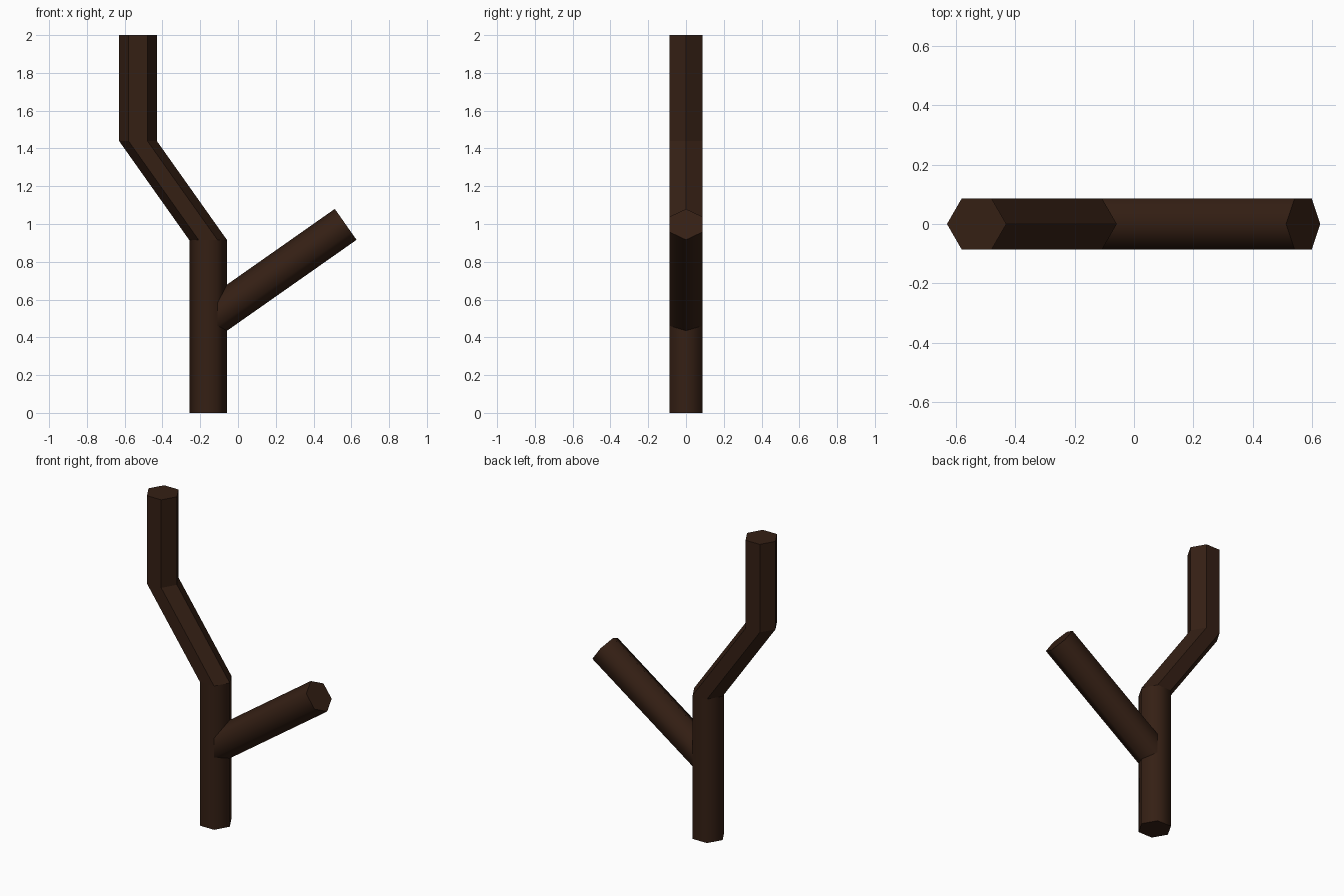
import bpy, bmesh, math
from mathutils import Vector

if "Cube" in bpy.data.objects:
    bpy.data.objects.remove(bpy.data.objects["Cube"])

R = 0.1
bark = bpy.data.materials.new("dark_bark")
bark.diffuse_color = (0.035, 0.014, 0.007, 1)
bark.use_nodes = True
bark.node_tree.nodes["Principled BSDF"].inputs["Base Color"].default_value = bark.diffuse_color


def hex_limb(name, path, tilt, smooth_segments, depth=1.0):
    """Sweep a six-sided ring, tilted in the xz plane, along a path of (x, z)."""
    bm = bmesh.new()
    across = Vector((math.cos(tilt), 0, math.sin(tilt)))
    rings = []
    for x, z in path:
        ring = []
        for i in range(6):
            a = i * math.pi / 3
            p = Vector((x, 0, z)) + across * R * math.cos(a)
            p.y = R * depth * math.sin(a)
            ring.append(bm.verts.new(p))
        rings.append(ring)
    for s, (lo, hi) in enumerate(zip(rings, rings[1:])):
        for i in range(6):
            j = (i + 1) % 6
            f = bm.faces.new((lo[i], lo[j], hi[j], hi[i]))
            f.smooth = s in smooth_segments
    bm.faces.new(rings[0][::-1])
    bm.faces.new(rings[-1])
    # keep the end rims and the bends crisp
    for ring in rings:
        for i in range(6):
            bm.edges.get((ring[i], ring[(i + 1) % 6])).smooth = False
    bmesh.ops.recalc_face_normals(bm, faces=bm.faces)
    mesh = bpy.data.meshes.new(name)
    bm.to_mesh(mesh)
    bm.free()
    mesh.materials.append(bark)
    obj = bpy.data.objects.new(name, mesh)
    bpy.context.collection.objects.link(obj)
    return obj


# Crooked trunk: smooth base, faceted upper part
hex_limb("trunk", [(-0.158, 0), (-0.158, 0.915), (-0.53, 1.44), (-0.53, 2.0)],
         0, {0})

# Side branch, rooted inside the trunk (a hair thinner so its sides do not overlap)
slope = math.radians(35.1)
hex_limb("side_branch", [(-0.158, 0.487), (0.57, 0.998)],
         slope - math.pi / 2, {0}, 0.998)
